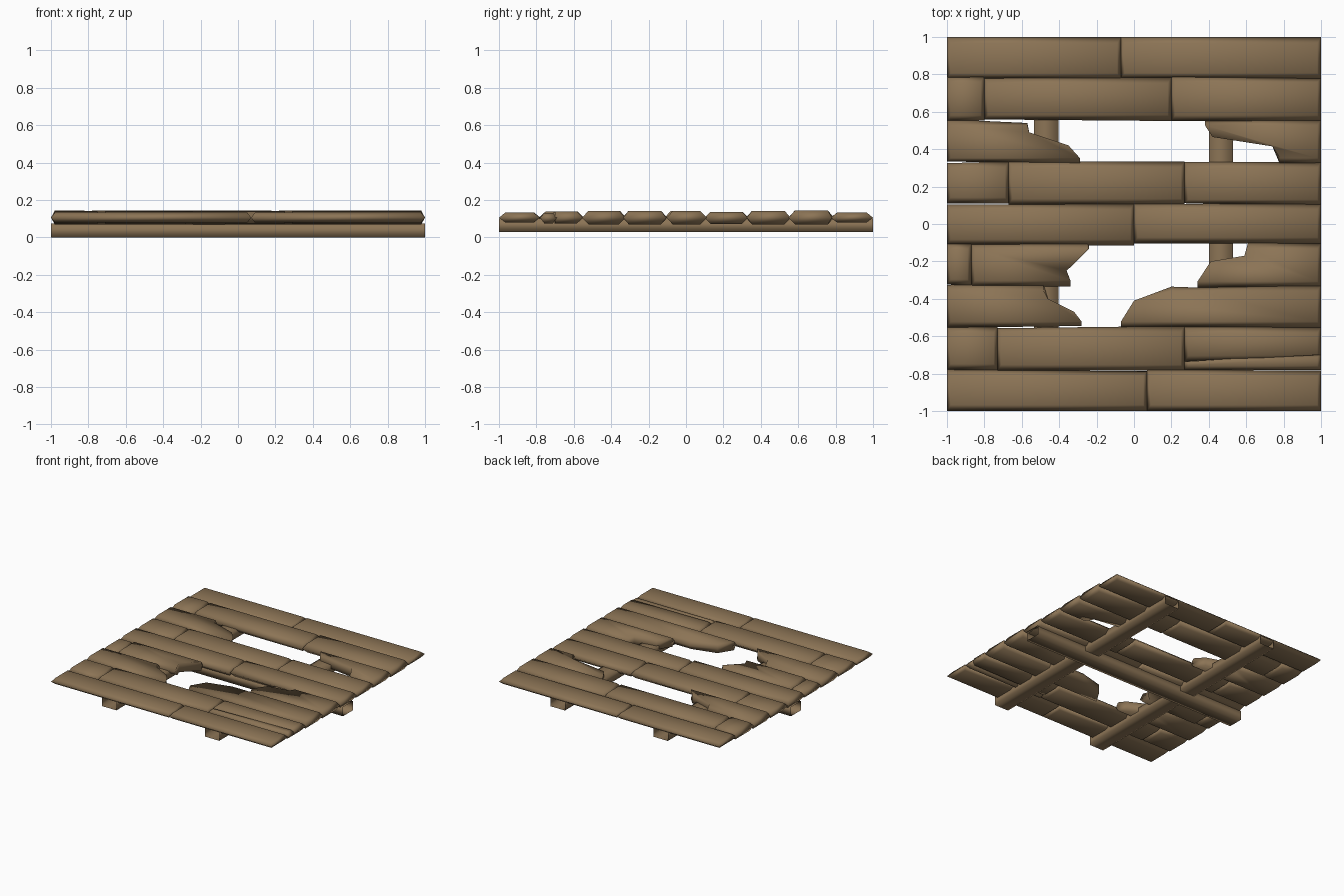
import bpy, bmesh, random

if "Cube" in bpy.data.objects:
    bpy.data.objects.remove(bpy.data.objects["Cube"])

random.seed(4)
wood = bpy.data.materials.new("weathered brown wood")
wood.diffuse_color = (0.262, 0.175, 0.092, 1)
wood.use_nodes = True
wood.node_tree.nodes["Principled BSDF"].inputs["Base Color"].default_value = wood.diffuse_color
MID = 0.105


def make_object(name, bm):
    bmesh.ops.recalc_face_normals(bm, faces=bm.faces[:])
    mesh = bpy.data.meshes.new(name)
    bm.to_mesh(mesh)
    bm.free()
    mesh.materials.append(wood)
    for p in mesh.polygons:
        p.use_smooth = True
    obj = bpy.data.objects.new(name, mesh)
    bpy.context.collection.objects.link(obj)
    return obj


def clamp(v, lo, hi):
    return max(lo, min(hi, v))


def plank(name, outline, z0, z1, bev_x0=0.02, bev_x1=0.02, bev_y=0.033):
    """Outline at mid height, with bevelled flat top and bottom rings."""
    xs = [p[0] for p in outline]
    ys = [p[1] for p in outline]
    bm = bmesh.new()
    rings = []
    for z, inset in ((z0, 1), (MID, 0), (z1, 1)):
        ring = []
        for x, y in outline:
            x2 = clamp(x, min(xs) + inset * bev_x0, max(xs) - inset * bev_x1)
            y2 = clamp(y, min(ys) + inset * bev_y, max(ys) - inset * bev_y)
            ring.append(bm.verts.new((x2, y2, z)))
        rings.append(ring)
    n = len(outline)
    for a, b in zip(rings, rings[1:]):
        for i in range(n):
            j = (i + 1) % n
            bm.faces.new((a[i], a[j], b[j], b[i]))
    bm.faces.new(rings[0][::-1])
    bm.faces.new(rings[2])
    bmesh.ops.remove_doubles(bm, verts=bm.verts[:], dist=0.0005)
    return make_object(name, bm)


def jig(v):
    """Slight unevenness on inner edges only."""
    return v if abs(v) > 0.99 else v + random.uniform(-0.008, 0.008)


# Whole planks: y range, z range, x of the ends
rows = [
    (0.78, 1.0, 0.08, 0.132, (-1, -0.07, 1)),
    (0.555, 0.785, 0.07, 0.143, (-1, -0.8, 0.2, 1)),
    (0.105, 0.33, 0.072, 0.136, (-1, -0.67, 0.27, 1)),
    (-0.11, 0.11, 0.07, 0.14, (-1, 0.0, 1)),
    (-0.33, -0.11, 0.072, 0.136, (-1, -0.87)),
    (-0.78, -0.55, 0.075, 0.137, (-1, -0.73, 0.27)),
    (-1.0, -0.78, 0.08, 0.132, (-1, 0.07, 1)),
]
for r, (y0, y1, z0, z1, ends) in enumerate(rows):
    for c, (xa, xb) in enumerate(zip(ends, ends[1:])):
        pts = [(xa, jig(y0)), (xb, jig(y0)), (xb, jig(y1)), (xa, jig(y1))]
        plank(f"plank_row{r + 1}_{c + 1}", pts, z0, z1)

# Split plank near the front right
plank("split_plank_front", [(0.27, -0.78), (1, -0.78), (1, -0.69), (0.27, -0.735)],
      0.075, 0.13, bev_y=0.022)
plank("split_plank_back", [(0.27, -0.738), (1, -0.70), (1, -0.55), (0.27, -0.55)],
      0.075, 0.137)

# Broken planks around the two holes: snapped side has a ragged edge
left_broken = {
    "broken_plank_back_left": [(-1, 0.335), (-0.29, 0.32), (-0.35, 0.42),
                               (-0.56, 0.49), (-0.57, 0.54), (-1, 0.56)],
    "broken_plank_middle_left": [(-0.87, -0.335), (-0.34, -0.335), (-0.36, -0.25),
                                 (-0.24, -0.12), (-0.25, -0.10), (-0.87, -0.11)],
    "broken_plank_front_left": [(-1, -0.555), (-0.28, -0.545), (-0.32, -0.47),
                                (-0.46, -0.40), (-0.485, -0.32), (-1, -0.325)],
}
right_broken = {
    "broken_plank_back_right": [(0.78, 0.32), (1, 0.325), (1, 0.56),
                                (0.38, 0.55), (0.42, 0.465), (0.74, 0.415)],
    "broken_plank_middle_right": [(0.34, -0.34), (1, -0.335), (1, -0.105),
                                  (0.61, -0.10), (0.59, -0.17), (0.41, -0.20)],
    "broken_plank_front_right": [(-0.07, -0.55), (1, -0.555), (1, -0.325),
                                 (0.34, -0.34), (0.20, -0.335), (0.0, -0.41)],
}
for name, pts in left_broken.items():
    plank(name, pts, 0.07, 0.142, bev_x1=0)
for name, pts in right_broken.items():
    plank(name, pts, 0.07, 0.142, bev_x0=0)


def beam(name, along_x, centre, half, z0, z1):
    """Four-sided beam with open ends."""
    bm = bmesh.new()
    section = [(centre - half, z0), (centre + half, z0), (centre + half, z1), (centre - half, z1)]
    a, b = [[bm.verts.new((e, s, z) if along_x else (s, e, z)) for s, z in section]
            for e in (-1, 1)]
    for i in range(4):
        j = (i + 1) % 4
        bm.faces.new((a[i], a[j], b[j], b[i]))
    return make_object(name, bm)


# Support beams underneath
for side, x in (("left", -0.47), ("right", 0.465)):
    beam(f"support_beam_{side}", False, x, 0.065, 0.03, 0.1)
beam("cross_beam", True, 0.0, 0.065, 0.0, 0.075)
